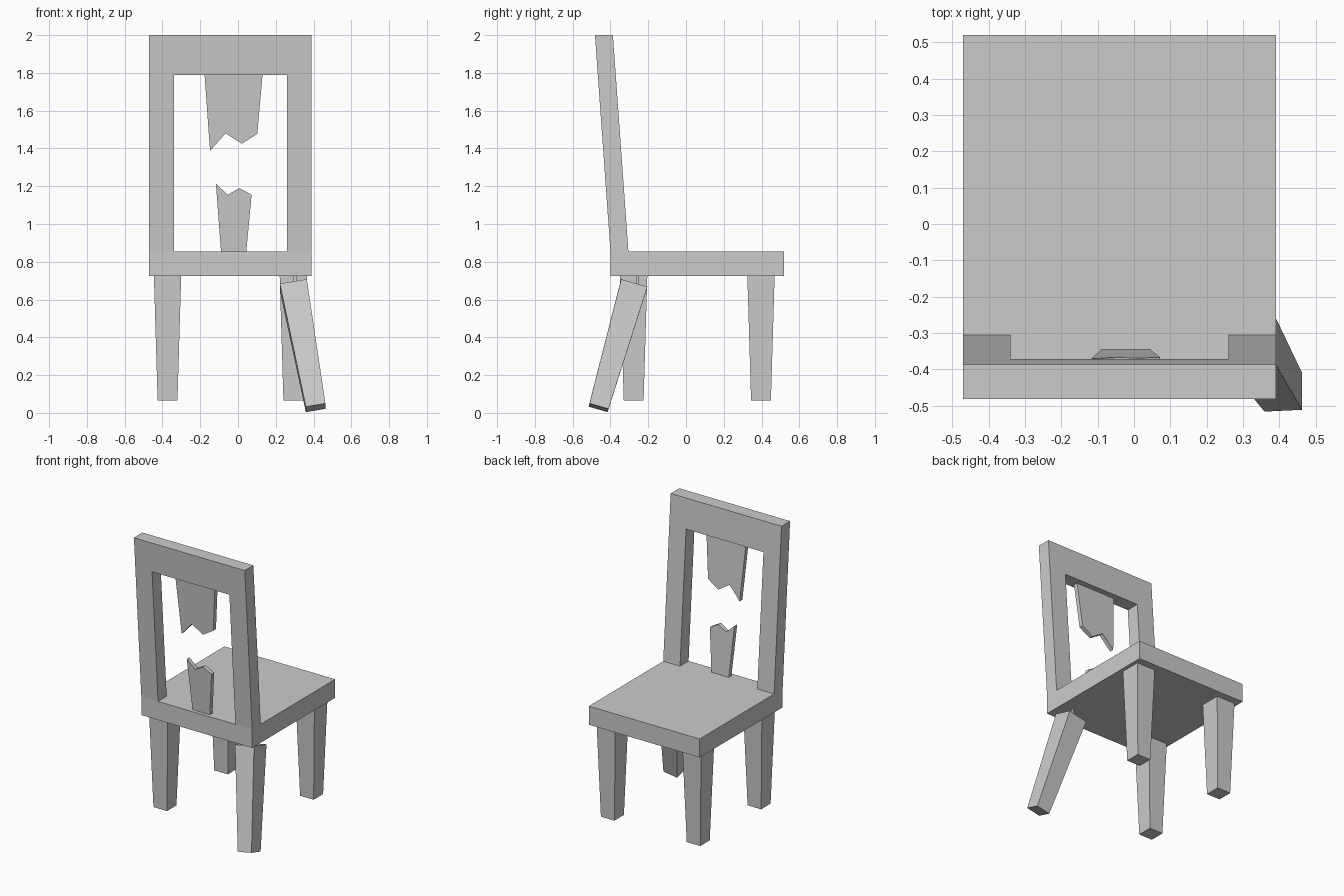
import bpy, bmesh, math
from mathutils import Matrix, Vector

if "Cube" in bpy.data.objects:
    bpy.data.objects.remove(bpy.data.objects["Cube"])

SEAT_TOP, SEAT_BOTTOM = 0.855, 0.725
LEAN = -0.0716          # backward lean of the backrest per unit height
CX, CY = -0.04, 0.06    # seat centre


def make(name, bm):
    bmesh.ops.recalc_face_normals(bm, faces=bm.faces)
    me = bpy.data.meshes.new(name)
    bm.to_mesh(me)
    bm.free()
    ob = bpy.data.objects.new(name, me)
    bpy.context.collection.objects.link(ob)
    return ob


def box(name, lo, hi):
    bm = bmesh.new()
    bmesh.ops.create_cube(bm, size=1)
    lo, hi = Vector(lo), Vector(hi)
    for v in bm.verts:
        v.co = (lo + hi) / 2 + v.co * (hi - lo)
    return make(name, bm)


def leaning_panel(name, outline, y_back, y_front):
    """Extruded x-z outline, sheared to follow the backrest."""
    bm = bmesh.new()
    face = bm.faces.new([bm.verts.new((x, y_back, z)) for x, z in outline])
    ext = bmesh.ops.extrude_face_region(bm, geom=[face])["geom"]
    bmesh.ops.translate(bm, vec=(0, y_front - y_back, 0),
                        verts=[v for v in ext if isinstance(v, bmesh.types.BMVert)])
    for v in bm.verts:
        v.co.y += LEAN * (v.co.z - SEAT_TOP)
    return make(name, bm)


def leg(name, matrix, length=0.66):
    """Square tapered leg hanging down from its origin."""
    bm = bmesh.new()
    bmesh.ops.create_cone(bm, cap_ends=True, segments=4, depth=length,
                          radius1=0.0525 * math.sqrt(2), radius2=0.0722 * math.sqrt(2))
    bm.transform(Matrix.Translation((0, 0, -length / 2)) @ Matrix.Rotation(math.pi / 4, 4, 'Z'))
    bm.transform(matrix)
    return make(name, bm)


# seat
box("seat", (-0.47, -0.40, SEAT_BOTTOM), (0.39, 0.52, SEAT_TOP))

# backrest frame: two posts and a top rail
leaning_panel("back_frame", [
    (-0.47, SEAT_TOP), (-0.47, 2.0), (0.39, 2.0), (0.39, SEAT_TOP),
    (0.26, SEAT_TOP), (0.26, 1.79), (-0.34, 1.79), (-0.34, SEAT_TOP)], -0.40, -0.305)

# broken splat, upper and lower pieces
leaning_panel("upper_splat", [
    (-0.177, 1.79), (0.13, 1.79), (0.102, 1.477), (0.02, 1.425),
    (-0.065, 1.48), (-0.148, 1.388)], -0.375, -0.345)
leaning_panel("lower_splat", [
    (-0.09, SEAT_TOP), (0.044, SEAT_TOP), (0.072, 1.155), (0.008, 1.19),
    (-0.055, 1.155), (-0.117, 1.213)], -0.375, -0.345)

# three sound legs
for name, sx, sy in (("front_left_leg", -1, -1), ("back_left_leg", -1, 1),
                     ("back_right_leg", 1, 1)):
    leg(name, Matrix.Translation((CX + sx * 0.333, CY + sy * 0.337, SEAT_BOTTOM)))

# loose, splayed leg and the peg that still holds it
tilt = Matrix.Rotation(math.radians(-16), 4, 'X') @ Matrix.Rotation(math.radians(-9.9), 4, 'Y')
leg("broken_leg", Matrix.Translation((0.293, -0.277, 0.676)) @ tilt, 0.685)
box("leg_peg", (0.29, -0.263, 0.62), (0.31, -0.25, SEAT_BOTTOM))
